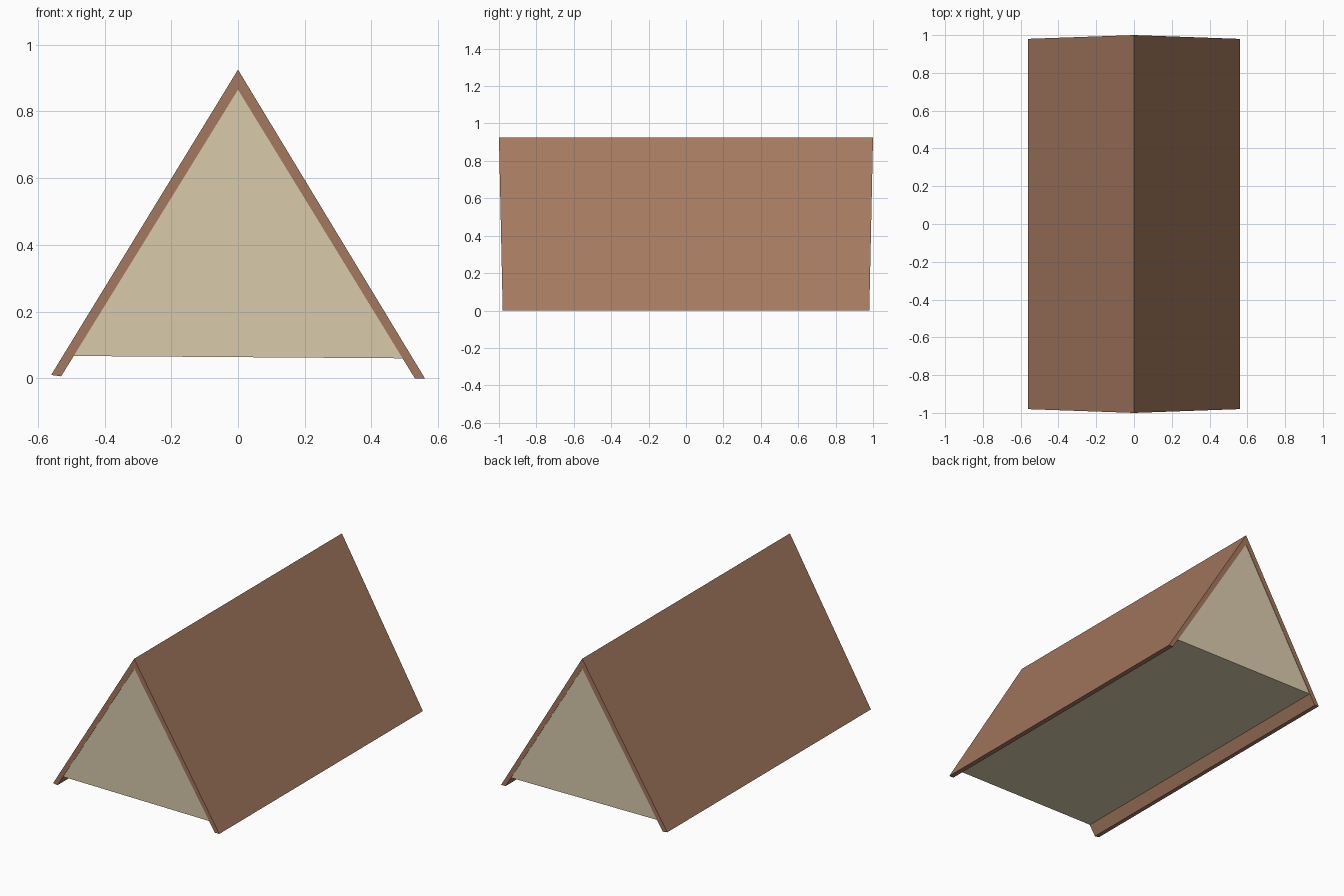
import bpy
import bmesh

cube = bpy.data.objects.get("Cube")
if cube:
    bpy.data.objects.remove(cube, do_unlink=True)


def material(name, rgb):
    linear = [((c / 255 + 0.055) / 1.055) ** 2.4 for c in rgb] + [1]
    mat = bpy.data.materials.new(name)
    mat.use_nodes = True
    mat.diffuse_color = linear
    shader = next(n for n in mat.node_tree.nodes if n.type == 'BSDF_PRINCIPLED')
    shader.inputs["Base Color"].default_value = linear
    return mat


RIDGE = 0.925


def half_length(z):
    # Gable ends lean outwards slightly towards the ridge
    return 0.98 + 0.02 * z / RIDGE


def extrude_profile(name, profile, mat, recess=0.0):
    """Closed x-z profile carried along y, with leaning end caps."""
    bm = bmesh.new()
    ends = []
    for side in (-1, 1):
        ends.append([bm.verts.new((x, side * (half_length(z) - recess), z))
                     for x, z in profile])
    front, back = ends
    bm.faces.new(front)
    bm.faces.new(back[::-1])
    for i in range(len(profile)):
        j = (i + 1) % len(profile)
        bm.faces.new((front[i], back[i], back[j], front[j]))
    bmesh.ops.recalc_face_normals(bm, faces=bm.faces[:])
    mesh = bpy.data.meshes.new(name)
    bm.to_mesh(mesh)
    bm.free()
    mesh.materials.append(mat)
    obj = bpy.data.objects.new(name, mesh)
    bpy.context.collection.objects.link(obj)
    return obj


brown = material("roof brown", (165, 121, 95))
cream = material("wall cream", (219, 205, 173))

# Two sloping roof slabs, the left one reaching a touch lower
extrude_profile("right_roof_slab", [(0, RIDGE), (-0.56, 0.01), (-0.53, 0.006), (0, 0.865)], brown)
extrude_profile("left_roof_slab", [(0, RIDGE), (0.56, 0), (0.53, 0), (0, 0.865)], brown)

# Triangular body with gable walls and floor
extrude_profile("body", [(0, 0.865), (-0.494, 0.067), (0.494, 0.06)], cream, recess=0.002)
